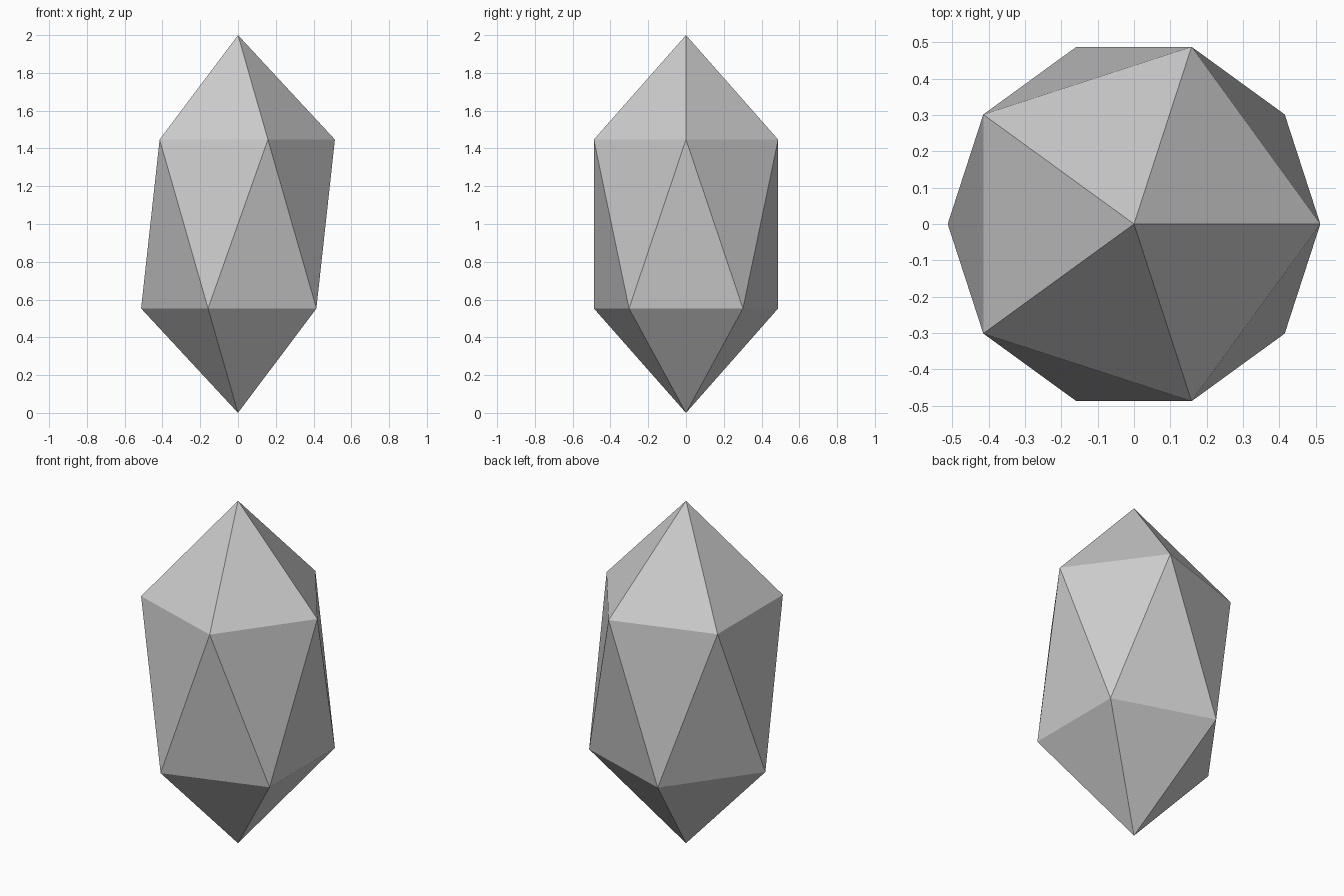
import bpy, bmesh
from math import cos, sin, pi

if "Cube" in bpy.data.objects:
    bpy.data.objects.remove(bpy.data.objects["Cube"])

SIDES, RADIUS = 5, 0.513
LOW_Z, HIGH_Z, TOP_Z = 0.553, 1.447, 2.0


def ring(bm, z, turn):
    """Regular ring of vertices at height z, turned by an angle."""
    return [bm.verts.new((RADIUS * cos(turn + 2 * pi * i / SIDES),
                          RADIUS * sin(turn + 2 * pi * i / SIDES), z))
            for i in range(SIDES)]


# Faceted crystal: two staggered rings between two points
bm = bmesh.new()
bottom = bm.verts.new((0, 0, 0))
top = bm.verts.new((0, 0, TOP_Z))
low = ring(bm, LOW_Z, pi / SIDES)
high = ring(bm, HIGH_Z, 0)

for i in range(SIDES):
    j = (i + 1) % SIDES
    bm.faces.new((high[i], high[j], top))      # upper cap
    bm.faces.new((high[i], low[i], high[j]))   # waist, pointing down
    bm.faces.new((low[i], low[j], high[j]))    # waist, pointing up
    bm.faces.new((low[j], low[i], bottom))     # lower cap

bmesh.ops.recalc_face_normals(bm, faces=bm.faces)
mesh = bpy.data.meshes.new("crystal")
bm.to_mesh(mesh)
bm.free()
bpy.context.collection.objects.link(bpy.data.objects.new("crystal", mesh))
